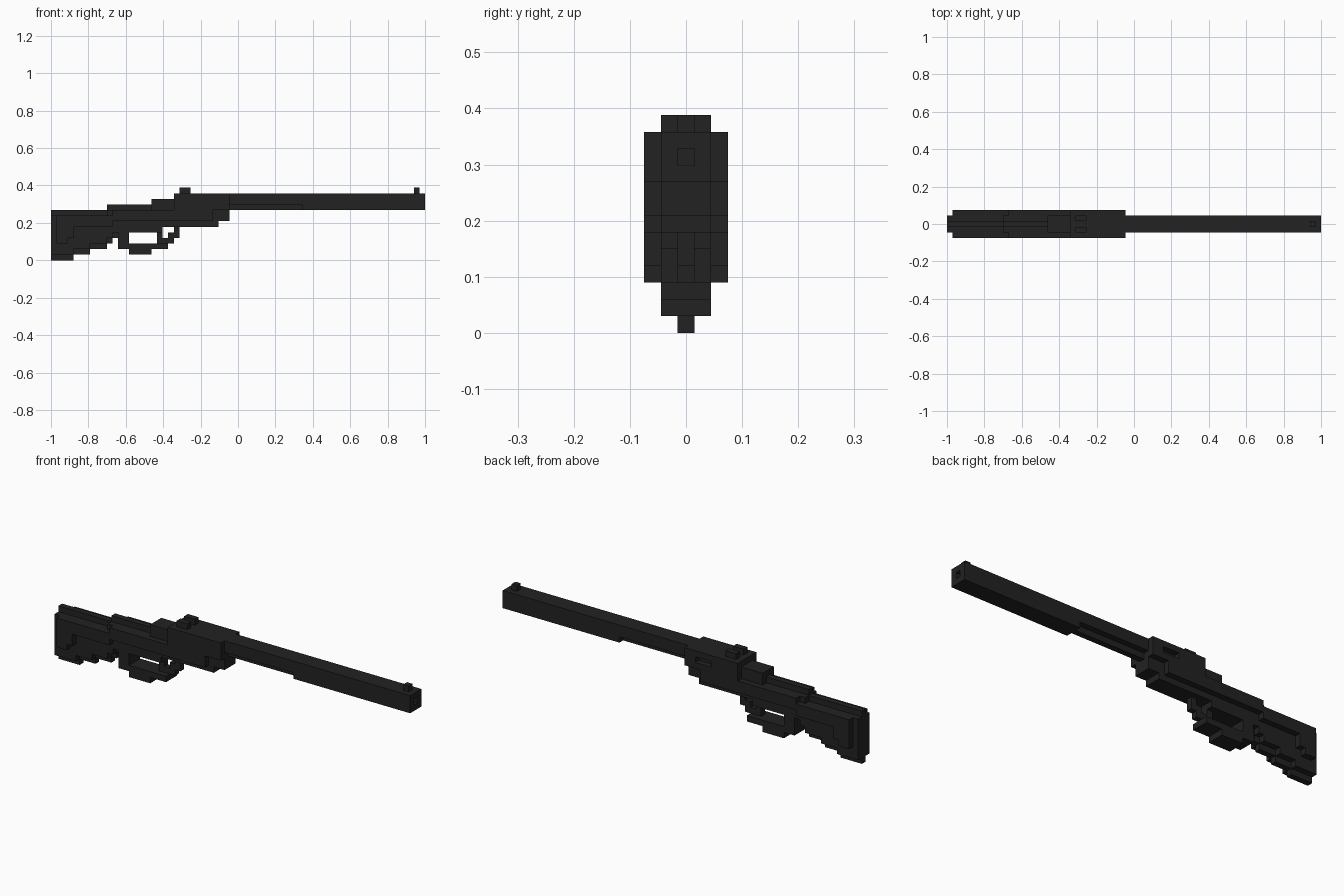
import bpy
import bmesh

cube = bpy.data.objects.get("Cube")
if cube:
    bpy.data.objects.remove(cube, do_unlink=True)

U = 2 / 67          # block size: the gun is 67 blocks long, 13 high, 5 wide

black = bpy.data.materials.new("gunmetal_black")
black.use_nodes = True
COLOUR = (0.016, 0.016, 0.016, 1)
black.diffuse_color = COLOUR
bsdf = next(n for n in black.node_tree.nodes if n.type == 'BSDF_PRINCIPLED')
bsdf.inputs["Base Color"].default_value = COLOUR


def profile(name, points, y0, y1):
    """Extrude a side outline, given in blocks, from y0 to y1."""
    bm = bmesh.new()
    verts = [bm.verts.new(((i - 33.5) * U, y0 * U, k * U)) for i, k in points]
    face = bm.faces.new(verts)
    new = bmesh.ops.extrude_face_region(bm, geom=[face])["geom"]
    bmesh.ops.translate(bm, vec=(0, (y1 - y0) * U, 0),
                        verts=[v for v in new if isinstance(v, bmesh.types.BMVert)])
    bmesh.ops.recalc_face_normals(bm, faces=bm.faces)
    mesh = bpy.data.meshes.new(name)
    bm.to_mesh(mesh)
    bm.free()
    mesh.materials.append(black)
    ob = bpy.data.objects.new(name, mesh)
    bpy.context.collection.objects.link(ob)
    return ob


def box(name, i0, i1, k0, k1, y0, y1):
    return profile(name, [(i0, k0), (i1, k0), (i1, k1), (i0, k1)], y0, y1)


def cut(ob, cutter):
    cutter.hide_render = True
    cutter.hide_viewport = True
    cutter.display_type = 'WIRE'
    mod = ob.modifiers.new("recess", 'BOOLEAN')
    mod.operation = 'DIFFERENCE'
    mod.solver = 'EXACT'
    mod.object = cutter


# Stock in three nested layers: narrow ridge, body, wide side panels
profile("stock_ridge", [
    (0, 0), (4, 0), (4, 1), (7, 1), (7, 2), (10, 2), (10, 3), (11, 3), (11, 4),
    (12, 4), (12, 6), (30, 6), (30, 7), (32, 7), (32, 9), (18, 9), (18, 10),
    (10, 10), (10, 9), (0, 9)], -0.5, 0.5)
profile("stock_body", [
    (0, 1), (4, 1), (4, 2), (7, 2), (7, 3), (10, 3), (10, 4), (11, 4), (11, 5),
    (12, 5), (12, 6), (30, 6), (30, 7), (32, 7), (32, 9), (10, 9), (10, 8),
    (0, 8)], -1.5, 1.5)
profile("stock_side_panels", [
    (1, 3), (3, 3), (3, 4), (4, 4), (4, 6), (11, 6), (11, 7), (29, 7), (29, 9),
    (11, 9), (11, 8), (1, 8)], -2.5, 2.5)

# Trigger guard, its front strut and the trigger
profile("trigger_guard", [
    (12, 2), (14, 2), (14, 1), (18, 1), (18, 2), (21, 2), (21, 3), (14, 3),
    (14, 5), (20, 5), (20, 6), (12, 6)], -1.5, 1.5)
profile("guard_strut", [
    (20, 3), (22, 3), (22, 4), (23, 4), (23, 6), (22, 6), (22, 5), (21, 5),
    (21, 4), (20, 4)], -0.5, 0.5)
box("trigger", 19, 20, 3, 5, -0.5, 0.5)

# Receiver with a shallow port on its back side
box("bolt_housing", 18, 22, 9, 11, -1.5, 1.5)
receiver = box("receiver", 22, 32, 9, 12, -2.5, 2.5)
cut(receiver, box("port_cutter", 27, 30, 10, 11, 1.5, 3.5))

# Barrel with a bored muzzle and a thin rail under its rear half
barrel = profile("barrel", [(32, 10), (45, 10), (45, 9), (67, 9), (67, 12), (32, 12)],
                 -1.5, 1.5)
cut(barrel, box("bore_cutter", 66, 68, 10, 11, -0.5, 0.5))
box("barrel_rail", 32, 45, 9, 10, -0.5, 0.5)

# Sights
for side, y in (("right", -1.5), ("left", 0.5)):
    # the model's left-hand post is on +y here, toward the back
    box("rear_sight_" + ("front_post" if side == "right" else "back_post"),
        23, 25, 12, 13, y, y + 1)
box("front_sight", 65, 66, 12, 13, -0.5, 0.5)
